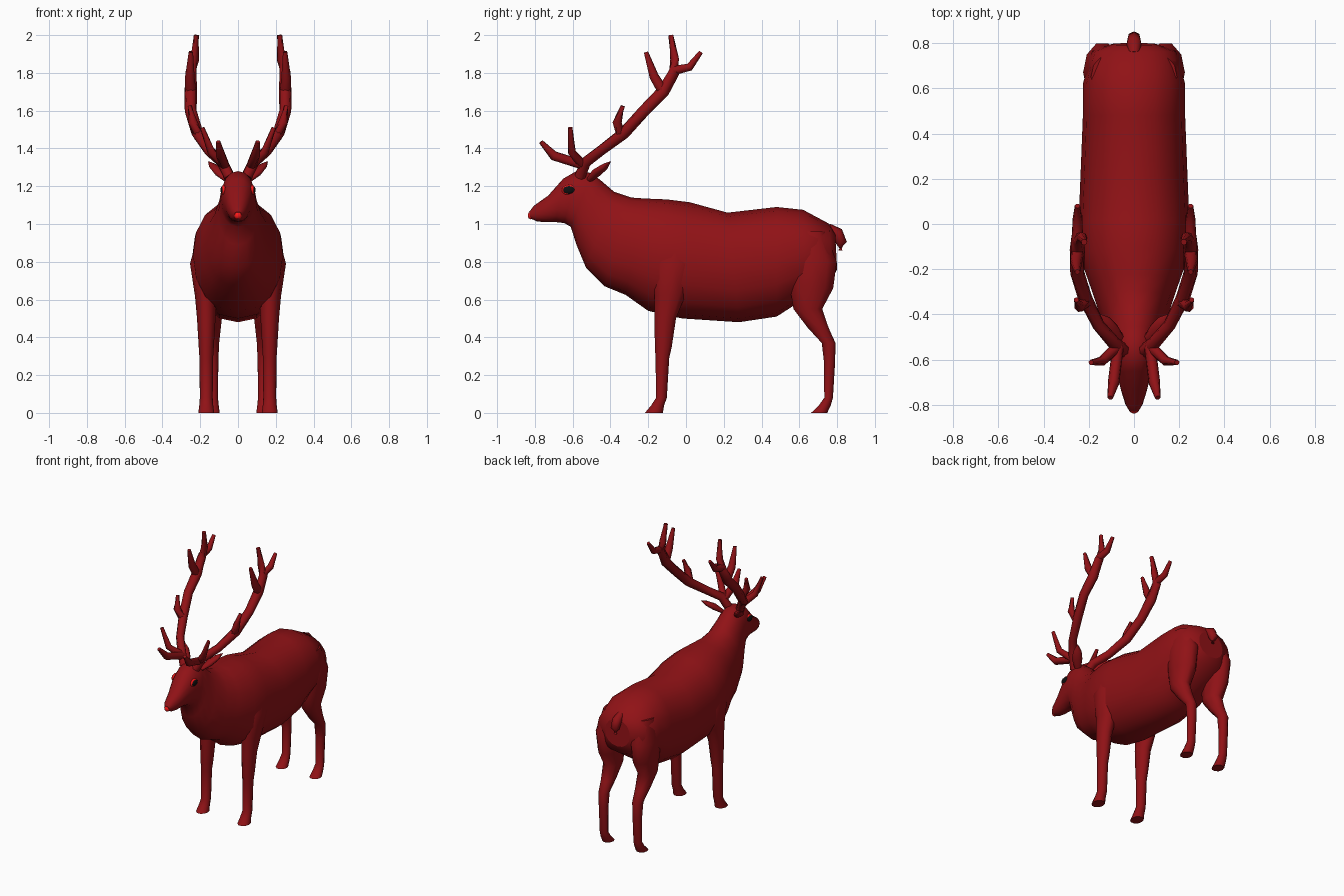
import bpy, bmesh, math
from mathutils import Vector


def material(name, color):
    m = bpy.data.materials.new(name)
    m.diffuse_color = (*color, 1)
    return m


COAT = material("coat", (0.28, 0.006, 0.008))
RED = material("bright_red", (1, 0.01, 0.01))
BLACK = material("black", (0.005, 0.005, 0.005))


def loft(name, rings, mat, mirror=False):
    """Skin a list of equal-sized vertex rings and cap both ends."""
    bm = bmesh.new()
    loops = [[bm.verts.new(p) for p in ring] for ring in rings]
    n = len(loops[0])
    for a, b in zip(loops, loops[1:]):
        for i in range(n):
            j = (i + 1) % n
            bm.faces.new((a[i], a[j], b[j], b[i]))
    bm.faces.new(loops[0])
    bm.faces.new(loops[-1])
    bmesh.ops.recalc_face_normals(bm, faces=bm.faces)
    return finish(name, bm, mat, mirror)


def finish(name, bm, mat, mirror):
    for f in bm.faces:
        f.smooth = len(f.verts) < 5
    me = bpy.data.meshes.new(name)
    bm.to_mesh(me)
    bm.free()
    me.materials.append(mat)
    ob = bpy.data.objects.new(name, me)
    bpy.context.collection.objects.link(ob)
    if mirror:
        ob.modifiers.new("Mirror", 'MIRROR')
    return ob


def angles(n):
    return [2 * math.pi * i / n for i in range(n)]


def soft(v, e):
    return math.copysign(abs(v) ** e, v)


def body_ring(yt, zt, yb, zb, hw):
    """Rounded section hung between a top and a bottom point."""
    top, bot = Vector((0, yt, zt)), Vector((0, yb, zb))
    mid, half = (top + bot) / 2, (top - bot) / 2
    return [mid + half * soft(math.sin(a), 0.92) + Vector((hw * soft(math.cos(a), 0.92), 0, 0))
            for a in angles(16)]


def leg_ring(x, y, z, rx, ry):
    return [(x + rx * math.cos(a), y + ry * math.sin(a), z) for a in angles(10)]


def tube(name, points, mat, flat=1.0, mirror=True, sides=7):
    """Tapered tube along (x, y, z, radius) points."""
    ps = [Vector(p[:3]) for p in points]
    rings = []
    for i, p in enumerate(ps):
        d = ps[min(i + 1, len(ps) - 1)] - ps[max(i - 1, 0)]
        q = d.to_track_quat('Z', 'X')
        r = points[i][3]
        rings.append([p + q @ Vector((r * flat * math.cos(a), r * math.sin(a), 0))
                      for a in angles(sides)])
    return loft(name, rings, mat, mirror)


def ball(name, loc, size, mat, mirror=False):
    bm = bmesh.new()
    bmesh.ops.create_uvsphere(bm, u_segments=14, v_segments=8, radius=1)
    for v in bm.verts:
        v.co = Vector([c * s + l for c, s, l in zip(v.co, size, loc)])
    return finish(name, bm, mat, mirror)


# body, neck and head in one skin, rump to muzzle
loft("body", [body_ring(*r) for r in (
    (0.79, 0.95, 0.80, 0.76, 0.10), (0.76, 1.00, 0.77, 0.70, 0.185),
    (0.62, 1.075, 0.62, 0.60, 0.226), (0.48, 1.09, 0.48, 0.51, 0.226),
    (0.22, 1.06, 0.28, 0.48, 0.235), (0.02, 1.115, -0.02, 0.50, 0.245),
    (-0.10, 1.13, -0.20, 0.54, 0.238), (-0.22, 1.135, -0.32, 0.625, 0.195),
    (-0.29, 1.14, -0.43, 0.67, 0.165), (-0.38, 1.17, -0.53, 0.77, 0.132),
    (-0.45, 1.23, -0.58, 0.89, 0.105), (-0.50, 1.27, -0.61, 0.985, 0.094),
    (-0.58, 1.28, -0.645, 1.005, 0.088), (-0.65, 1.24, -0.69, 1.01, 0.074),
    (-0.73, 1.15, -0.75, 1.01, 0.056), (-0.805, 1.097, -0.79, 1.014, 0.038),
    (-0.83, 1.065, -0.825, 1.03, 0.02))], COAT)

# legs
loft("front_leg", [leg_ring(*r) for r in (
    (0.15, -0.06, 0.95, 0.06, 0.08), (0.175, -0.06, 0.79, 0.079, 0.125),
    (0.17, -0.085, 0.62, 0.058, 0.085), (0.168, -0.11, 0.50, 0.049, 0.06),
    (0.168, -0.12, 0.35, 0.04, 0.047), (0.168, -0.125, 0.29, 0.036, 0.038),
    (0.168, -0.13, 0.08, 0.034, 0.03), (0.168, -0.15, 0.04, 0.037, 0.036),
    (0.168, -0.17, 0.0, 0.042, 0.05))], COAT, True)
loft("hind_leg", [leg_ring(*r) for r in (
    (0.13, 0.65, 0.96, 0.06, 0.09), (0.14, 0.67, 0.80, 0.085, 0.135),
    (0.14, 0.665, 0.66, 0.075, 0.12), (0.14, 0.645, 0.55, 0.06, 0.08),
    (0.138, 0.70, 0.45, 0.047, 0.058), (0.137, 0.755, 0.37, 0.037, 0.038),
    (0.137, 0.76, 0.27, 0.033, 0.031), (0.137, 0.755, 0.08, 0.031, 0.024),
    (0.137, 0.735, 0.04, 0.035, 0.033), (0.137, 0.705, 0.0, 0.04, 0.045))], COAT, True)

# tail
tube("tail", ((0, 0.75, 0.98, 0.025), (0, 0.80, 0.95, 0.034),
              (0, 0.822, 0.90, 0.03), (0, 0.818, 0.86, 0.012)), COAT, mirror=False)

# antler beam and tines
tube("antler_beam", (
    (0.045, -0.56, 1.25, 0.03), (0.085, -0.53, 1.33, 0.03), (0.155, -0.45, 1.39, 0.028),
    (0.215, -0.33, 1.48, 0.032), (0.25, -0.22, 1.60, 0.032), (0.25, -0.12, 1.70, 0.035),
    (0.25, -0.065, 1.80, 0.03), (0.23, -0.06, 1.87, 0.024), (0.22, -0.08, 2.0, 0.014)), COAT)
for i, pts in enumerate((
        ((0.07, -0.54, 1.31, 0.026), (0.09, -0.70, 1.36, 0.026), (0.105, -0.768, 1.435, 0.012)),
        ((0.08, -0.55, 1.32, 0.026), (0.14, -0.605, 1.38, 0.022), (0.19, -0.612, 1.51, 0.012)),
        ((0.205, -0.34, 1.46, 0.028), (0.24, -0.365, 1.54, 0.025), (0.255, -0.335, 1.625, 0.012)),
        ((0.25, -0.12, 1.70, 0.03), (0.255, -0.17, 1.78, 0.026), (0.25, -0.212, 1.91, 0.012)),
        ((0.25, -0.07, 1.81, 0.026), (0.25, 0.02, 1.83, 0.022), (0.25, 0.08, 1.91, 0.012)))):
    tube(f"antler_tine_{i + 1}", pts, COAT)

# ears
tube("ear", ((0.06, -0.51, 1.235, 0.022), (0.10, -0.47, 1.275, 0.036),
             (0.13, -0.43, 1.305, 0.028), (0.155, -0.40, 1.33, 0.004)), COAT, flat=0.6)

# eyes and nose
ball("eye_rim", (0.076, -0.62, 1.18), (0.013, 0.038, 0.028), RED, True)
ball("eye", (0.078, -0.62, 1.18), (0.016, 0.033, 0.023), BLACK, True)
ball("nose", (0, -0.822, 1.045), (0.02, 0.016, 0.02), RED)
